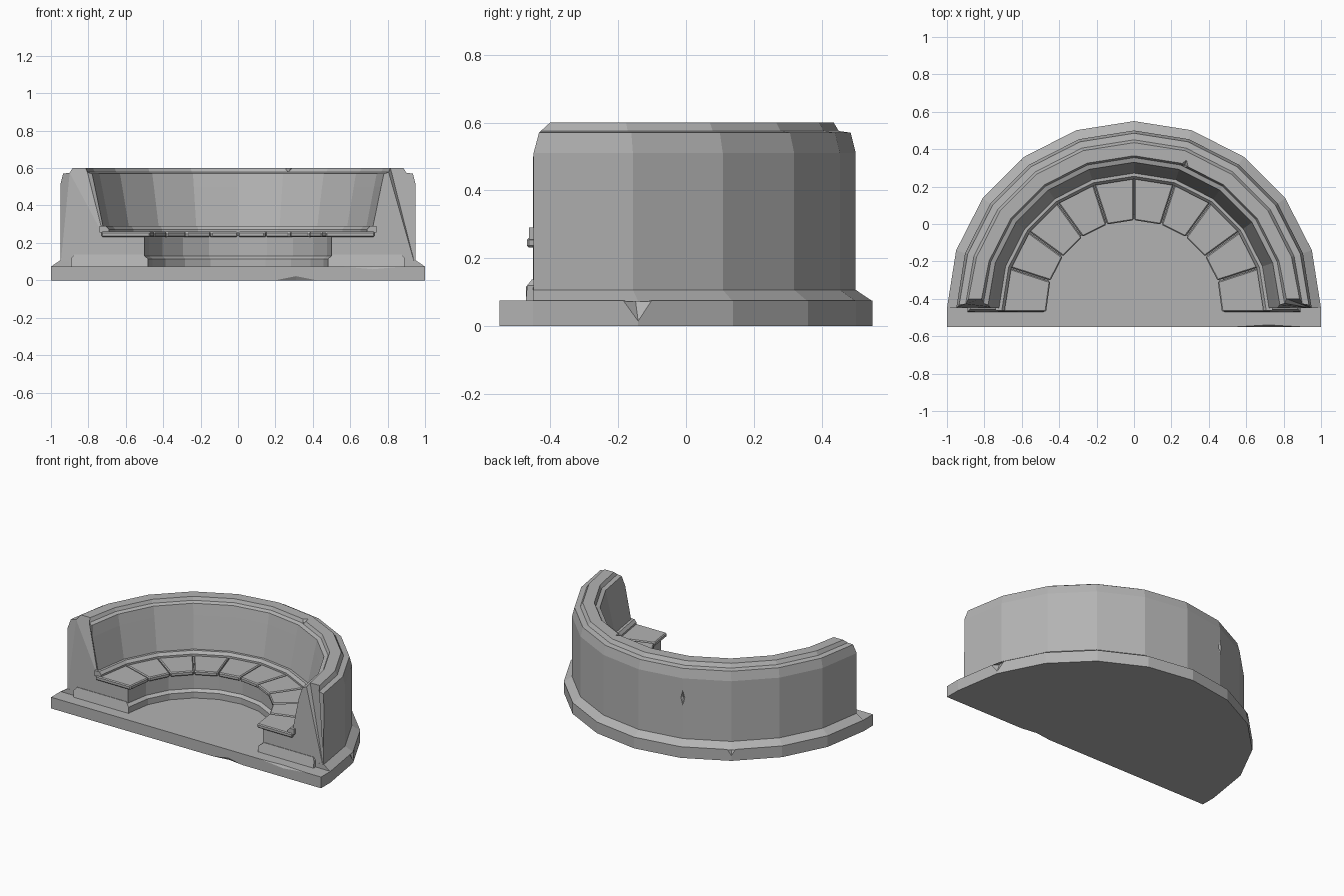
import bpy, bmesh, math
from mathutils import Vector

old = bpy.data.objects.get("Cube")
if old:
    bpy.data.objects.remove(old)

CY = -0.45            # centre line of the half circle
STEPS = 10            # facets around the half circle

stone = bpy.data.materials.new("grey_stone")
stone.use_nodes = True
grey = (0.45, 0.45, 0.45, 1)
stone.diffuse_color = grey
stone.node_tree.nodes["Principled BSDF"].inputs["Base Color"].default_value = grey


def finish(name, bm):
    bmesh.ops.recalc_face_normals(bm, faces=bm.faces)
    mesh = bpy.data.meshes.new(name)
    bm.to_mesh(mesh)
    bm.free()
    obj = bpy.data.objects.new(name, mesh)
    bpy.context.collection.objects.link(obj)
    mesh.materials.append(stone)
    return obj


def polar(r, angle, z):
    return Vector((r * math.cos(angle), CY + r * math.sin(angle), z))


def sweep(name, profile, front=0, end_shift=None):
    """Sweep a closed (radius, height) profile round the half circle."""
    bm = bmesh.new()
    rings = []
    for i in range(STEPS + 1):
        a = math.pi * i / STEPS
        ring = [polar(r, a, z) for r, z in profile]
        if i in (0, STEPS):
            ends = [p - Vector((0, front, 0)) for p in ring]
            if end_shift:
                for p in ends:
                    p.y += end_shift(p.z)
            if front:
                pair = [ends, ring] if i == 0 else [ring, ends]
                rings.extend(pair)
                continue
            ring = ends
        rings.append(ring)
    rings = [[bm.verts.new(p) for p in ring] for ring in rings]
    n = len(profile)
    for a, b in zip(rings, rings[1:]):
        for j in range(n):
            k = (j + 1) % n
            bm.faces.new((a[j], a[k], b[k], b[j]))
    bm.faces.new(rings[0])
    bm.faces.new(rings[-1])
    return finish(name, bm)


def chip(target, centre, size, yaw=0):
    """Knock a small faceted chip out of a stone edge."""
    bm = bmesh.new()
    for axis in range(3):
        for sign in (-1, 1):
            p = Vector((0, 0, 0))
            p[axis] = sign * size[axis]
            bm.verts.new(p)
    bmesh.ops.convex_hull(bm, input=bm.verts)
    cutter = finish("chip_cutter", bm)
    cutter.location = centre
    cutter.rotation_euler.z = yaw
    cutter.hide_render = True
    cutter.hide_set(True)
    cutter.display_type = 'WIRE'
    mod = target.modifiers.new("chip", 'BOOLEAN')
    mod.operation = 'DIFFERENCE'
    mod.solver = 'EXACT'
    mod.object = cutter


# Floor slab: half disc with a straight strip in front
bm = bmesh.new()
outline = [Vector((1, -0.55, 0))]
outline += [polar(1, math.pi * i / STEPS, 0) for i in range(STEPS + 1)]
outline.append(Vector((-1, -0.55, 0)))
face = bm.faces.new([bm.verts.new(p) for p in outline])
top = bmesh.ops.extrude_face_region(bm, geom=[face])["geom"]
bmesh.ops.translate(bm, vec=(0, 0, 0.075),
                    verts=[v for v in top if isinstance(v, bmesh.types.BMVert)])
slab = finish("floor_slab", bm)

# Sloped skirt between slab and wall
sweep("outer_skirt", [(1.0, 0.073), (0.95, 0.107), (0.9, 0.107), (0.9, 0.073)])

# Wall with leaning backrest, stepped coping and seat support
wall = sweep("curved_wall", [
    (0.95, 0.07), (0.95, 0.51), (0.935, 0.57), (0.9, 0.575), (0.885, 0.6),
    (0.815, 0.6), (0.805, 0.578), (0.78, 0.57), (0.765, 0.5), (0.72, 0.28),
    (0.72, 0.24), (0.5, 0.24), (0.5, 0.07)],
    end_shift=lambda z: max(0, z - 0.56) + max(0, z - 0.5) * 0.1)

# Moulding at the foot of the backrest
sweep("backrest_moulding", [(0.74, 0.255), (0.69, 0.255), (0.69, 0.272),
                            (0.705, 0.29), (0.74, 0.29)], front=0.012)

# Bevelled plinth around the foot of the bench and the wall ends
sweep("bench_plinth", [(0.89, 0.07), (0.89, 0.12), (0.875, 0.138),
                       (0.51, 0.138), (0.48, 0.115), (0.48, 0.07)],
      front=0.022, end_shift=lambda z: max(0, z - 0.115) * 0.8)

# Separate seat stones with thin joints
gap = 0.006
for i in range(STEPS):
    a0, a1 = math.pi * i / STEPS, math.pi * (i + 1) / STEPS
    bm = bmesh.new()
    for r in (0.47, 0.73):
        g = gap / 2 / r
        for angle, inner in ((a0 + g, i != 0), (a1 - g, i != STEPS - 1)):
            for z in (0.232, 0.26):
                p = polar(r, angle, z)
                if not inner:
                    p.y -= 0.022
                bm.verts.new(p)
    hull = bmesh.ops.convex_hull(bm, input=bm.verts)
    bmesh.ops.dissolve_limit(bm, angle_limit=0.01, verts=bm.verts, edges=bm.edges)
    seat = finish("seat_stone_%d" % (i + 1), bm)
    bevel = seat.modifiers.new("worn_edges", 'BEVEL')
    bevel.width = 0.006
    bevel.segments = 1

# Weathering chips
step = math.pi / STEPS
chip(slab, polar(1, step, 0.075), (0.025, 0.06, 0.06), step)
chip(slab, polar(1, 7 * step, 0.075), (0.025, 0.03, 0.04), 7 * step)
chip(slab, (0.31, -0.55, 0), (0.11, 0.015, 0.022))
chip(slab, (0.72, -0.55, 0.077), (0.2, 0.012, 0.018))
chip(wall, polar(0.95, 6 * step, 0.38), (0.012, 0.015, 0.05), 6 * step)
chip(wall, polar(0.81, 1.23, 0.6), (0.03, 0.02, 0.03), 1.23)
